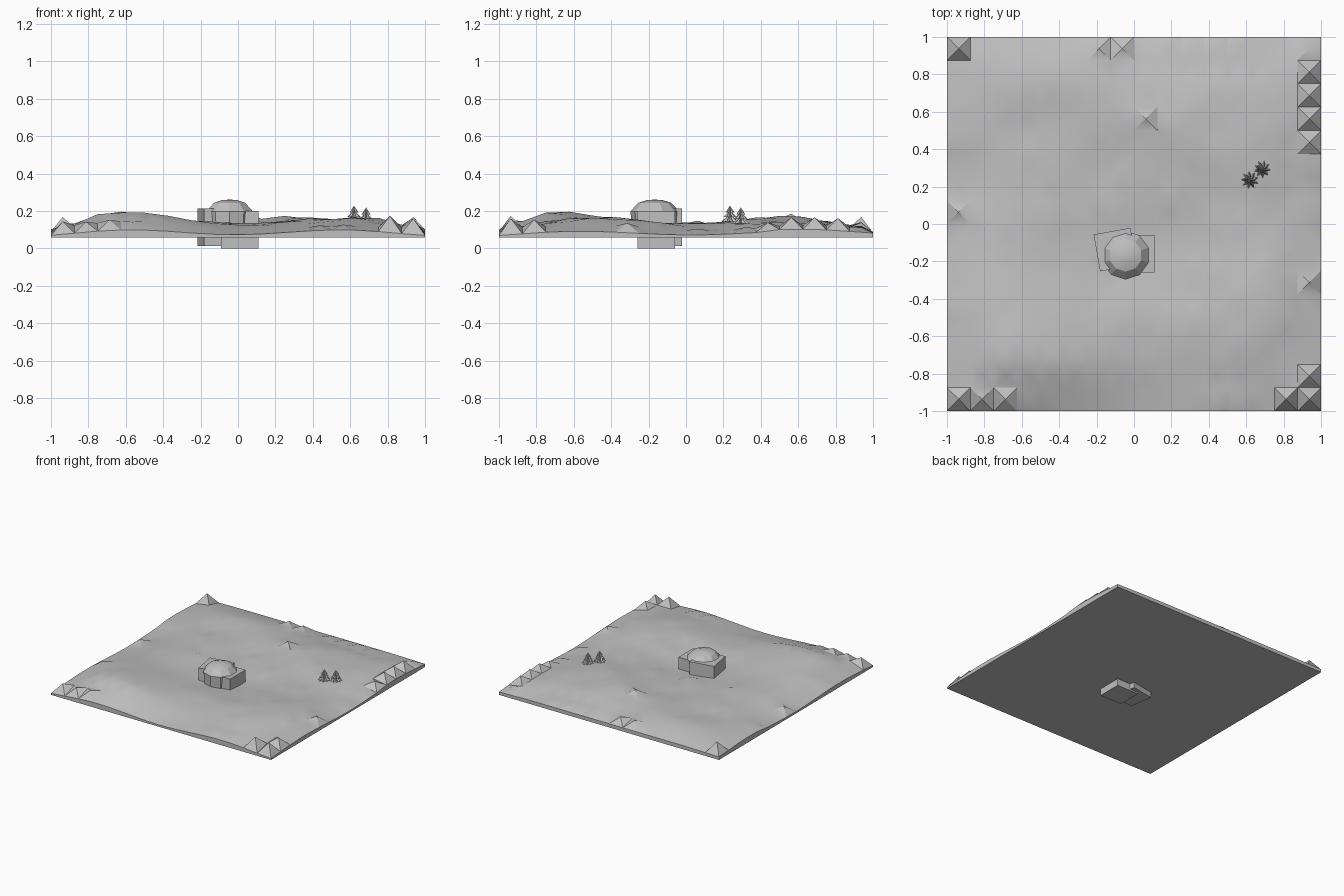
import bpy, bmesh, math, random
from math import sin, cos, pi, exp
from mathutils import Matrix

if "Cube" in bpy.data.objects:
    bpy.data.objects.remove(bpy.data.objects["Cube"])
random.seed(4)

grey = bpy.data.materials.new("plain_grey")
grey.use_nodes = True
tone = (0.53, 0.53, 0.53, 1)
grey.diffuse_color = tone
grey.node_tree.nodes["Principled BSDF"].inputs["Base Color"].default_value = tone


def finish(name, bm, smooth=None):
    bmesh.ops.recalc_face_normals(bm, faces=bm.faces)
    mesh = bpy.data.meshes.new(name)
    bm.to_mesh(mesh)
    bm.free()
    mesh.materials.append(grey)
    obj = bpy.data.objects.new(name, mesh)
    bpy.context.collection.objects.link(obj)
    if smooth:
        bpy.ops.object.select_all(action='DESELECT')
        obj.select_set(True)
        bpy.context.view_layer.objects.active = obj
        bpy.ops.object.shade_smooth_by_angle(angle=math.radians(smooth))


def ring_solid(bm, x, y, profile, sides, star=1.0, turn=0.0):
    """Closed solid of rings (radius, z); star < 1 pulls in every other point."""
    rings = []
    for r, z in profile:
        if r == 0:
            rings.append([bm.verts.new((x, y, z))])
            continue
        ring = []
        for k in range(sides):
            a = turn + 2 * pi * k / sides
            q = r * (star if k % 2 else 1)
            ring.append(bm.verts.new((x + q * cos(a), y + q * sin(a), z)))
        rings.append(ring)
    for cap in (rings[0], rings[-1]):
        if len(cap) > 1:
            bm.faces.new(cap)
    for low, high in zip(rings, rings[1:]):
        for k in range(sides):
            n = (k + 1) % sides
            quad = [low[k % len(low)], low[n % len(low)],
                    high[n % len(high)], high[k % len(high)]]
            bm.faces.new(list(dict.fromkeys(quad)))


# Ground: rolling grid, lower at the rim, with pyramid bumps in some cells
CELLS, BASE = 16, 0.057


def hill(x, y, cx, cy, size, height):
    return height * exp(-((x - cx) ** 2 + (y - cy) ** 2) / size ** 2)


def ground_height(x, y):
    rim = 0.092 + 0.013 * sin(5.6 * x + 4.8) * (y < 0.5) + 0.01 * sin(5.3 * y + 4.6)
    inside = min(1, (1 - max(abs(x), abs(y))) / 0.22)
    rolls = 0.036 + 0.01 * sin(4 * x + 3 * y) + 0.008 * sin(7 * y - 3 * x)
    rolls += hill(x, y, -0.65, -0.65, 0.33, 0.034) + hill(x, y, 0.3, 0.6, 0.22, 0.028)
    rolls += hill(x, y, -0.15, -0.45, 0.25, 0.018)
    rolls += random.uniform(-0.007, 0.007)
    corner = 0.02 * max(0, abs(x) + abs(y) - 1.7)
    return rim + inside * rolls - corner


bumps = {}
for height, cells in (
        (0.075, [(0, 15), (14, 0), (15, 0)]),
        (0.055, [(0, 0), (15, 1), (15, 12), (15, 13), (15, 14)]),
        (0.035, [(1, 0), (2, 0), (15, 11), (0, 8), (6, 15), (7, 15), (15, 5), (8, 12)]),
        (0.02, [(3, 0), (9, 15), (10, 15), (11, 15), (12, 15), (15, 15), (0, 4),
                (0, 11), (11, 0), (12, 0), (4, 8), (7, 8), (15, 8), (15, 10)])):
    bumps.update({c: height for c in cells})

bm = bmesh.new()
bmesh.ops.create_grid(bm, x_segments=CELLS, y_segments=CELLS, size=1)
for v in bm.verts:
    v.co.z = ground_height(v.co.x, v.co.y)
centres = bmesh.ops.poke(bm, faces=bm.faces[:])["verts"]
for v in centres:
    cell = tuple(int((c + 1) * CELLS / 2) for c in v.co.xy)
    v.co.z += bumps.get(cell, 0)
rim_edges = [e for e in bm.edges if e.is_boundary]
skirt = bmesh.ops.extrude_edge_only(bm, edges=rim_edges)["geom"]
for v in skirt:
    if isinstance(v, bmesh.types.BMVert):
        v.co.z = BASE
bottom = [e for e in skirt if isinstance(e, bmesh.types.BMEdge) and e.is_boundary]
bmesh.ops.edgeloop_fill(bm, edges=bottom)
finish("ground", bm, smooth=30)

# Two overlapping square house blocks, set through the ground
for name, x, y, low, high, turn in (("house_block", 0.01, -0.16, 0, 0.2, 0),
                                    ("turned_house_block", -0.1, -0.137, 0.012, 0.212, 10)):
    bm = bmesh.new()
    bmesh.ops.create_cube(bm, size=0.2)
    bm.transform(Matrix.Translation((x, y, (low + high) / 2))
                 @ Matrix.Rotation(math.radians(turn), 4, 'Z'))
    finish(name, bm)

# Ten-sided dome between the blocks, with a faceted shoulder and a smooth cap
bm = bmesh.new()
ring_solid(bm, -0.045, -0.167,
           [(0.122, 0.1), (0.13, 0.198), (0.088, 0.243), (0.045, 0.257), (0, 0.261)],
           10, turn=pi / 10)
finish("dome", bm, smooth=20)

# Two small firs made of star-shaped tiers on a trunk
for name, x, y, top, turn in (("left_fir", 0.62, 0.235, 0.228, 0),
                              ("right_fir", 0.685, 0.293, 0.218, 0.3)):
    bm = bmesh.new()
    ring_solid(bm, x, y, [(0.008, 0.09), (0.008, top - 0.05)], 6)
    for tier, radius in enumerate((0.024, 0.036, 0.047)):
        z = top - 0.024 * tier
        ring_solid(bm, x, y, [(0, z - 0.026), (radius, z - 0.036), (0, z)],
                   18, star=0.55, turn=turn + 0.15 * tier)
    finish(name, bm)
